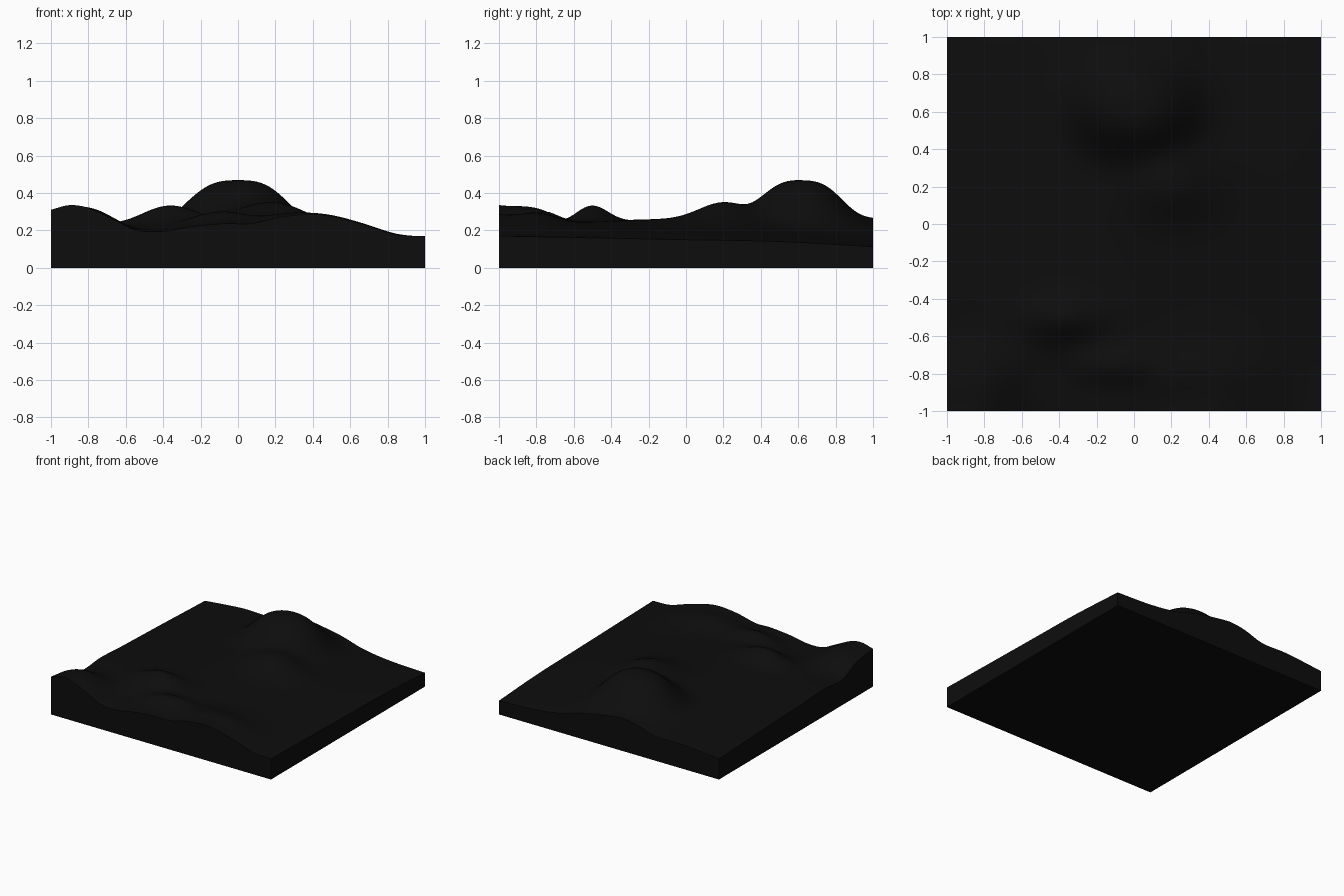
import bpy
import bmesh
import math

if "Cube" in bpy.data.objects:
    bpy.data.objects.remove(bpy.data.objects["Cube"])

N = 96  # terrain grid cells per side

# Height profiles along the four rims: (position, height)
FRONT = [(-1, .31), (-.9, .335), (-.8, .32), (-.65, .25), (-.54, .20), (-.4, .195),
         (-.25, .22), (-.06, .237), (.06, .235), (.25, .275), (.44, .285), (.66, .235),
         (.85, .177), (1, .17)]
BACK = [(-1, .17), (-.79, .19), (-.64, .2), (-.42, .2), (-.25, .25), (-.12, .267),
        (0, .255), (.24, .213), (.44, .158), (.68, .127), (1, .113)]
LEFT = [(-1, .31), (-.78, .28), (-.6, .21), (-.36, .222), (-.1, .21), (.4, .193), (1, .17)]
RIGHT = [(-1, .17), (-.5, .16), (0, .15), (.5, .14), (1, .113)]

# Landforms: centre x, y, target height, radius x, y, steepness
HILLS = [
    (0, -.05, .26, .70, .90, 2),      # central plateau
    (-.45, -.85, .20, .15, .13, 2),   # front hollow
    (-.88, -.90, .34, .20, .17, 2),   # corner knoll
    (-.36, -.50, .333, .20, .12, 2),  # west ridge
    (-.08, -.76, .305, .20, .10, 2),  # front knoll
    (.34, -.82, .30, .25, .14, 2),    # front right knoll
    (.18, .20, .35, .24, .19, 2),     # middle ridge
    (0, .625, .47, .31, .27, 3),      # main hill
]


def profile(pts, t):
    """Smooth curve through the profile points."""
    i = 0
    while i < len(pts) - 2 and t > pts[i + 1][0]:
        i += 1

    def slope(k):
        a, b = pts[max(k - 1, 0)], pts[min(k + 1, len(pts) - 1)]
        return (b[1] - a[1]) / (b[0] - a[0])

    (x0, z0), (x1, z1) = pts[i], pts[i + 1]
    d = x1 - x0
    u = (t - x0) / d
    return ((2 * u**3 - 3 * u**2 + 1) * z0 + (u**3 - 2 * u**2 + u) * d * slope(i)
            + (3 * u**2 - 2 * u**3) * z1 + (u**3 - u**2) * d * slope(i + 1))


def rim_offset(pts, t, dist):
    """Departure of a rim from a straight line, fading inland."""
    straight = pts[0][1] + (pts[-1][1] - pts[0][1]) * (t + 1) / 2
    return (profile(pts, t) - straight) * math.exp(-(dist / .4) ** 2)


def height(x, y):
    u, v = (x + 1) / 2, (y + 1) / 2
    z = ((1 - v) * ((1 - u) * FRONT[0][1] + u * FRONT[-1][1])
         + v * ((1 - u) * BACK[0][1] + u * BACK[-1][1]))
    z += rim_offset(FRONT, x, 1 + y) + rim_offset(BACK, x, 1 - y)
    z += rim_offset(LEFT, y, 1 + x) + rim_offset(RIGHT, y, 1 - x)
    window = (1 - abs(x) ** 10) * (1 - abs(y) ** 10)
    for cx, cy, top, rx, ry, p in HILLS:
        r = math.hypot((x - cx) / rx, (y - cy) / ry)
        z += (top - z) * math.exp(-r ** p) * window
    return z


# Terrain surface
bm = bmesh.new()
bmesh.ops.create_grid(bm, x_segments=N, y_segments=N, size=1)
for v in bm.verts:
    x, y = max(-1, min(1, v.co.x)), max(-1, min(1, v.co.y))
    v.co = (x, y, height(x, y))

# Side walls and flat underside
rim = [e for e in bm.edges if e.is_boundary]
walls = bmesh.ops.extrude_edge_only(bm, edges=rim)["geom"]
for v in walls:
    if isinstance(v, bmesh.types.BMVert):
        v.co.z = 0
bmesh.ops.contextual_create(bm, geom=[e for e in bm.edges if e.is_boundary])
bmesh.ops.recalc_face_normals(bm, faces=bm.faces)

mesh = bpy.data.meshes.new("terrain_block")
bm.to_mesh(mesh)
bm.free()
terrain = bpy.data.objects.new("terrain_block", mesh)
bpy.context.collection.objects.link(terrain)

mat = bpy.data.materials.new("near_black")
mat.diffuse_color = (.004, .004, .004, 1)
mat.use_nodes = True
mat.node_tree.nodes["Principled BSDF"].inputs["Base Color"].default_value = mat.diffuse_color
mesh.materials.append(mat)

bpy.context.view_layer.objects.active = terrain
terrain.select_set(True)
bpy.ops.object.shade_smooth_by_angle(angle=math.radians(40))
